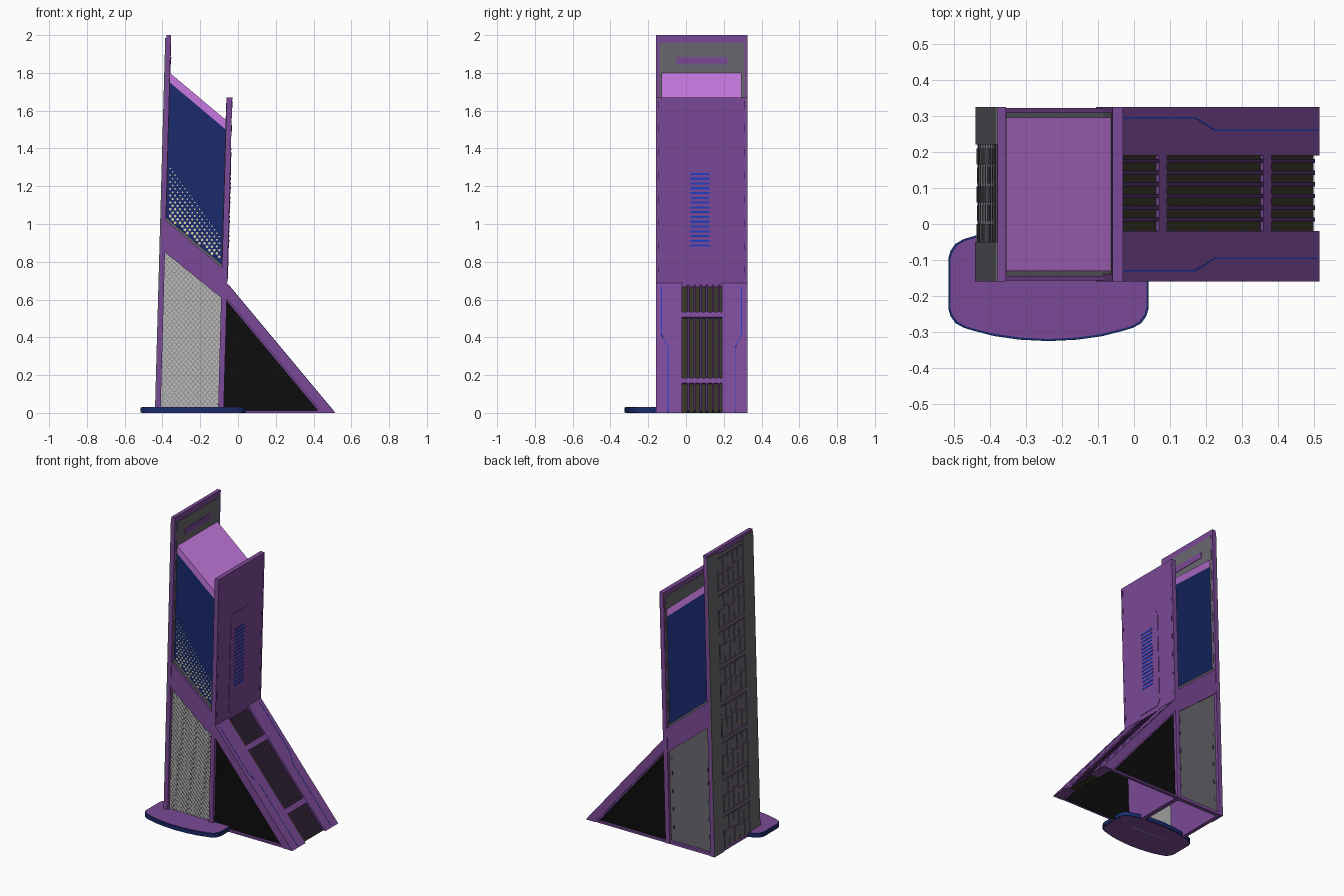
import bpy, bmesh, math, random

if "Cube" in bpy.data.objects:
    bpy.data.objects.remove(bpy.data.objects["Cube"])

random.seed(3)


def mat(name, r, g, b):
    m = bpy.data.materials.new(name)
    m.diffuse_color = (r, g, b, 1)
    m.use_nodes = True
    m.node_tree.nodes["Principled BSDF"].inputs["Base Color"].default_value = m.diffuse_color
    return m


PURPLE = mat("purple", 0.2, 0.068, 0.31)
DEEP = mat("deep_purple", 0.07, 0.025, 0.12)
LILAC = mat("lilac", 0.57, 0.19, 0.75)
NAVY = mat("navy", 0.01, 0.024, 0.15)
BLUE = mat("blue", 0.015, 0.05, 0.55)
BLACK = mat("black", 0.004, 0.004, 0.004)
OLIVE = mat("olive", 0.035, 0.033, 0.018)
CREAM = mat("cream", 0.72, 0.66, 0.42)
STEEL = mat("steel", 0.14, 0.14, 0.16)
MESH = mat("mesh_grey", 0.5, 0.5, 0.5)
WIRE = mat("wire_grey", 0.22, 0.22, 0.22)

LEAN = 0.0275          # x shift of the walls per unit of height
Y0, Y1, YC = -0.16, 0.325, 0.0825


# Frames: map profile coordinates (u, v) and depth d into space
def side(u, v, d): return (u, d, v)
def plan(u, v, d): return (u, v, d)
def left(u, v, d): return (-0.44 + LEAN * v + d, u, v)
def right(u, v, d): return (-0.076 + LEAN * v + d, u, v)
def ramp(u, v, d): return (u + 0.768 * d, v, 0.69 - 1.2 * (u + 0.06) + 0.64 * d)


def slab(name, polys, frame, d0, d1, material):
    """Extrude one or more 2D polygons between two depths of a frame."""
    bm = bmesh.new()
    for pts in polys:
        a = [bm.verts.new(frame(u, v, d0)) for u, v in pts]
        b = [bm.verts.new(frame(u, v, d1)) for u, v in pts]
        bm.faces.new(a)
        bm.faces.new(b[::-1])
        n = len(pts)
        for i in range(n):
            j = (i + 1) % n
            bm.faces.new((a[i], a[j], b[j], b[i]))
    bmesh.ops.recalc_face_normals(bm, faces=bm.faces)
    me = bpy.data.meshes.new(name)
    bm.to_mesh(me)
    bm.free()
    me.materials.append(material)
    ob = bpy.data.objects.new(name, me)
    bpy.context.collection.objects.link(ob)
    return ob


def rect(u0, u1, v0, v1):
    return [(u0, v0), (u1, v0), (u1, v1), (u0, v1)]


def li(z): return -0.41 + LEAN * z      # inner face of left wall
def ri(z): return -0.106 + LEAN * z     # inner face of right wall


def between(l0, r0, l1, r1):
    """Sloped quad between the walls: lower left/right z, upper left/right z."""
    return [(li(l0), l0), (ri(r0), r0), (ri(r1), r1), (li(l1), l1)]


# Leaning walls
slab("left_wall", [rect(Y0, Y1, 0, 2.0)], left, 0.006, 0.03, PURPLE)
slab("right_wall", [rect(Y0, Y1, 0, 1.67)], right, -0.03, 0, PURPLE)
slab("left_wall_lining", [rect(-0.14, 0.31, 0.95, 1.96)], left, 0.03, 0.032, STEEL)
slab("right_wall_lining", [rect(-0.14, 0.31, 0.75, 1.64)], right, -0.032, -0.03, STEEL)
slab("lining_slot", [rect(-0.05, 0.22, 1.845, 1.885)], left, 0.032, 0.035, PURPLE)

# Grey cladding of the left wall: two flat strips and a ribbed centre
slab("cladding_strips", [rect(Y0, -0.05, 0, 1.985), rect(0.22, Y1, 0, 1.985)],
     left, 0, 0.006, STEEL)
cols = [-0.048, 0.008, 0.06, 0.112, 0.165, 0.218]
for k in range(8):
    z = 0.02 + k * 0.245
    slab("cladding_bar", [rect(-0.05, 0.22, z + 0.21, z + 0.235)], left, 0.001, 0.006, STEEL)
    for i in range(5):
        h = random.uniform(0.09, 0.12)
        slab("cladding_brick", [rect(cols[i], cols[i + 1] - 0.008, z, z + h)],
             left, 0.002 + 0.002 * (i % 2), 0.006, STEEL)
        slab("cladding_brick", [rect(cols[i] + 0.004, cols[i + 1] - 0.004, z + h + 0.01, z + 0.2)],
             left, 0.004 - 0.002 * (i % 2), 0.006, STEEL)

# Core between the walls: sloped band, ledge, dark block, light top
slab("diagonal_band", [between(0.85, 0.61, 1.02, 0.77)], side, Y0 + 0.003, Y1 - 0.003, PURPLE)
slab("band_ledge", [between(1.02, 0.77, 1.035, 0.785)], side, -0.145, 0.31, STEEL)
slab("upper_block", [between(1.02, 0.77, 1.75, 1.50)], side, -0.13, 0.295, NAVY)
slab("upper_block_top", [between(1.75, 1.50, 1.80, 1.55)], side, -0.13, 0.295, LILAC)

# Dot pattern fading upward across the front of the block
dots = []
for row in range(32):
    z = 0.79 + row * 0.018
    for c in range(13):
        x = -0.385 + 0.026 * c + 0.013 * (row % 2)
        f = (x - li(z)) / (ri(z) - li(z))
        lo, hi = 1.035 - 0.25 * f, 1.34 - 0.4 * f
        if 0.04 < f < 0.96 and lo + 0.008 < z < hi:
            r = 0.0085 * (1 - 0.6 * (z - lo) / (hi - lo))
            dots.append([(x + r * math.cos(a * math.pi / 3), z + r * math.sin(a * math.pi / 3))
                         for a in range(6)])
slab("front_dots", dots, side, -0.132, -0.13, CREAM)

# Lower panels, front one with a diamond wire lattice
slab("lower_front_panel", [between(0, 0, 0.85, 0.61)], side, -0.14, -0.13, MESH)
slab("lower_back_panel", [between(0, 0, 0.85, 0.61)], side, 0.295, 0.305, STEEL)
slab("bottom_rails", [between(0, 0, 0.02, 0.02)], side, Y0 + 0.003, -0.135, PURPLE)
slab("back_bottom_rail", [between(0, 0, 0.02, 0.02)], side, 0.3, Y1 - 0.003, PURPLE)
wires = []
for s in (-1, 1):
    for k in range(-12, 50):
        run = []
        for i in range(121):
            x = -0.41 + i * 0.33 / 120
            z = k * 0.03 + s * 1.2 * (x + 0.25)
            f = (x - li(z)) / (ri(z) - li(z))
            if 0 <= f <= 1 and 0.02 < z < 0.85 - 0.24 * f:
                run.append((x, z))
        if len(run) > 2:
            (xa, za), (xb, zb) = run[0], run[-1]
            wires.append([(xa, za), (xb, zb), (xb, zb + 0.004), (xa, za + 0.004)])
slab("wire_lattice", wires, side, -0.142, -0.14, WIRE)

# Small fixings along the edges of the back panel and the right wall
slab("back_fixings", [rect(x + LEAN * z, x + 0.008 + LEAN * z, z, z + 0.025)
                      for x in (-0.395, -0.13) for z in (0.1, 0.22, 0.34, 0.46, 0.55)],
     side, 0.305, 0.308, DEEP)
slab("right_wall_fixings", [rect(y, y + 0.005, 0.74 + k * 0.125, 0.775 + k * 0.125)
                            for y in (-0.148, 0.308) for k in range(8)],
     right, 0, 0.002, DEEP)

# Raised plate with glowing vents on the right wall
plate = [(0.0, 0.71), (0.16, 0.71), (0.18, 0.74), (0.18, 1.35), (0.16, 1.38),
         (0.0, 1.38), (-0.02, 1.35), (-0.02, 0.74)]
slab("vent_plate", [plate], right, 0, 0.003, PURPLE)
slab("vents", [rect(0.025, 0.125, 0.88 + k * 0.0253, 0.891 + k * 0.0253) for k in range(16)],
     right, 0.003, 0.005, BLUE)

# Wedge buttress: black triangular sides and bottom rails
tri = [(-0.08, 0.0), (0.45, 0.0), (-0.06, 0.612)]
for n, y, d in (("front", -0.14, -0.004), ("back", 0.305, 0.004)):
    slab(n + "_wedge_side", [tri], side, y, y - d, BLACK)
    slab(n + "_wedge_rail", [rect(-0.08, 0.45, 0, 0.012)], side, y + 4 * d, y - d, PURPLE)
    slab(n + "_ramp_lip", [[(-0.06, 0.612), (-0.06, 0.592), (0.433, 0.0), (0.45, 0.0)]],
         side, y + 3 * d, y - 2 * d, PURPLE)

# Ramp: two solid cheeks with a recessed, ribbed channel between
skin = [(-0.06, 0.69), (0.515, 0), (0.445, 0), (-0.06, 0.606)]
floor = [(-0.06, 0.67), (0.498, 0), (0.445, 0), (-0.06, 0.606)]
slab("ramp_front_cheek", [skin], side, Y0, -0.02, PURPLE)
slab("ramp_back_cheek", [skin], side, 0.19, Y1, PURPLE)
slab("ramp_channel", [floor], side, -0.02, 0.19, OLIVE)
slab("ramp_ribs", [rect(-0.05, 0.505, -0.02 + k * 0.0325 - 0.006, -0.02 + k * 0.0325 + 0.006)
                   for k in range(1, 7)], ramp, -0.012, -0.003, DEEP)
slab("ramp_crossbars", [rect(x, x + 0.022, -0.02, 0.19) for x in (0.07, 0.36)],
     ramp, -0.012, -0.001, PURPLE)
lines = []
for s in (-1, 1):
    path = [(-0.045, 0.21), (0.17, 0.21), (0.225, 0.176), (0.51, 0.176)]
    for (xa, ya), (xb, yb) in zip(path, path[1:]):
        lines.append([(xa, YC + s * ya), (xb, YC + s * yb),
                      (xb, YC + s * (yb + 0.004)), (xa, YC + s * (ya + 0.004))])
slab("ramp_light_lines", lines, ramp, -0.001, 0.001, BLUE)

# Rounded foot plate with a dark rim
q = [(0.2775, 0.07), (0.272, 0.09), (0.258, 0.11), (0.235, 0.123), (0.205, 0.132),
     (0.15, 0.146), (0.08, 0.156), (0, 0.16)]
half = q + [(-x, y) for x, y in q[-2::-1]]
outline = half + [(-x, -y) for x, y in half]


def foot(k): return [(-0.2375 + x * (1 - k / 0.28), -0.165 + y * (1 - k / 0.16)) for x, y in outline]


slab("foot_rim", [foot(0)], plan, 0.002, 0.028, NAVY)
slab("foot_plate", [foot(0.006)], plan, 0, 0.03, PURPLE)
